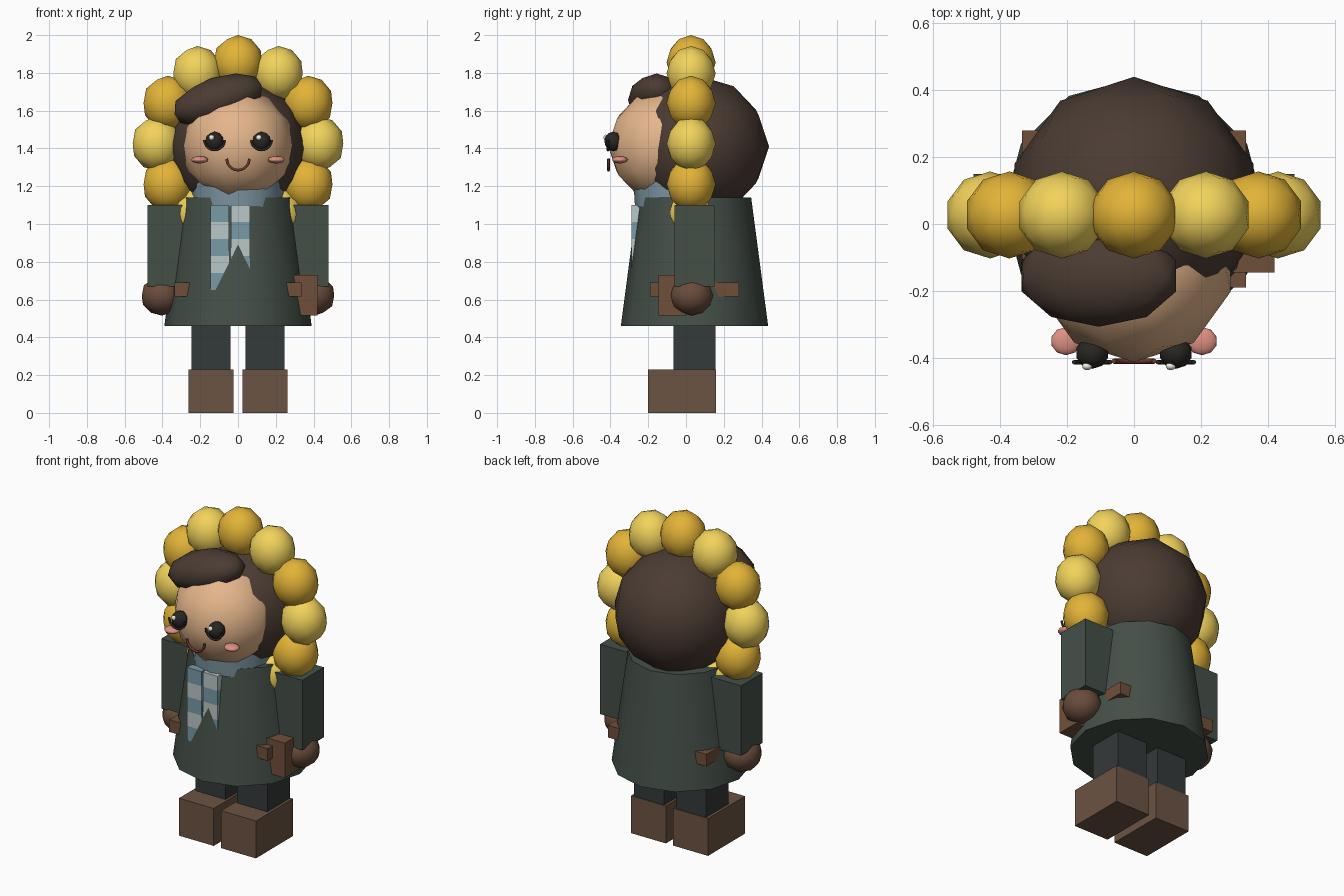
import bpy, math
from math import sin, cos, pi, radians

if "Cube" in bpy.data.objects:
    bpy.data.objects.remove(bpy.data.objects["Cube"])


def material(name, r, g, b):
    m = bpy.data.materials.new(name)
    m.diffuse_color = [(c / 255) ** 2.2 for c in (r, g, b)] + [1]
    m.use_nodes = True
    m.node_tree.nodes["Principled BSDF"].inputs["Base Color"].default_value = m.diffuse_color
    return m


YELLOW = material("light_yellow", 242, 210, 92)
GOLD = material("gold", 226, 178, 58)
HAIR = material("dark_hair", 76, 62, 54)
SKIN = material("skin", 228, 180, 138)
COAT = material("coat_green", 70, 80, 73)
TROUSERS = material("trousers", 55, 60, 60)
BOOT = material("boot_brown", 108, 84, 69)
GLOVE = material("glove_brown", 106, 77, 62)
LEATHER = material("leather", 112, 80, 60)
SCARF = material("scarf_blue", 120, 155, 167)
PALE = material("scarf_pale", 184, 198, 198)
COLLAR = material("scarf_wrap", 125, 148, 160)
PINK = material("blush", 220, 143, 128)
DARK = material("eye_dark", 45, 43, 40)
WHITE = material("eye_white", 240, 240, 230)
MOUTH = material("mouth", 110, 58, 46)


def finish(name, mat):
    o = bpy.context.object
    o.name = name
    o.data.materials.append(mat)
    return o


def box(name, x, y, z, mat):
    """Box from (min, max) ranges."""
    bpy.ops.mesh.primitive_cube_add(size=1, location=[sum(r) / 2 for r in (x, y, z)])
    o = finish(name, mat)
    o.scale = [r[1] - r[0] for r in (x, y, z)]
    return o


def ball(name, loc, size, mat, tilt=0):
    """Smooth low-poly ellipsoid with given half sizes."""
    bpy.ops.mesh.primitive_ico_sphere_add(subdivisions=2, radius=1, location=loc,
                                          rotation=(0, tilt, 0))
    o = finish(name, mat)
    o.scale = size
    bpy.ops.object.shade_smooth()
    return o


def cone(name, loc, r1, r2, height, mat):
    bpy.ops.mesh.primitive_cone_add(vertices=12, radius1=r1, radius2=r2,
                                    depth=height, location=loc)
    o = finish(name, mat)
    bpy.ops.object.shade_smooth_by_angle(angle=radians(40))
    return o


def arc(name, loc, radius, thickness, mat):
    """U-shaped wire facing the front."""
    c = bpy.data.curves.new(name, 'CURVE')
    c.dimensions = '3D'
    c.bevel_depth = thickness
    c.bevel_resolution = 1
    c.use_fill_caps = True
    s = c.splines.new('POLY')
    n = 11
    s.points.add(n - 1)
    for i, p in enumerate(s.points):
        a = pi + pi * i / (n - 1)
        p.co = (radius * cos(a), 0, radius * sin(a), 1)
    o = bpy.data.objects.new(name, c)
    o.location = loc
    c.materials.append(mat)
    bpy.context.collection.objects.link(o)


# Limbs and mirrored face details
for side, s in (("left", -1), ("right", 1)):
    def span(a, b):
        return tuple(sorted((s * a, s * b)))
    box(side + "_boot", span(.025, .262), (-.2, .16), (0, .23), BOOT)
    box(side + "_leg", span(.04, .245), (-.065, .155), (.2, .5), TROUSERS)
    box(side + "_sleeve", span(.27, .48), (-.06, .15), (.67, 1.1), COAT)
    ball(side + "_hand", (s * .403, .03, .62), (.112, .115, .105), GLOVE)
    ball(side + "_eye", (s * .125, -.385, 1.437), (.05, .048, .052), DARK)
    ball(side + "_eye_glint", (s * .125 - .015, -.425, 1.458), (.015, .012, .015), WHITE)
    arc(side + "_lash", (s * .125, -.413, 1.445), .054, .007, DARK)
    ball(side + "_cheek", (s * .203, -.35, 1.34), (.046, .042, .02), PINK)

# Coat, buried belt and pouch
cone("coat", (0, .045, .80), .39, .30, .68, COAT)
box("belt", (-.335, .335), (-.19, .28), (.615, .69), LEATHER)
box("pouch", (.25, .42), (-.145, 0), (.515, .73), LEATHER)

# Scarf wrap and striped tails
cone("scarf_wrap", (0, -.03, 1.17), .24, .25, .16, COLLAR)
for t, (x0, x1) in enumerate(((-.145, -.047), (-.037, .063))):
    for i in range(5):
        top = 1.10 - .09 * i
        box("scarf_tail_stripe", (x0, x1), (-.288, -.24), (top - .09, top),
            PALE if (i + t) % 2 else SCARF)

# Head, hair and fringe
ball("hair", (0, .065, 1.41), (.375,) * 3, HAIR)
ball("face", (0, -.11, 1.415), (.303,) * 3, SKIN)
ball("fringe", (-.105, -.155, 1.657), (.255, .152, .122), HAIR, radians(-18))
arc("smile", (0, -.41, 1.345), .06, .008, MOUTH)

# Ring of petals around the head
for i in range(12):
    a = pi / 2 + i * pi / 6
    ball("petal", (.43 * cos(a), .027, 1.425 + .43 * sin(a)), (.134, .13, .145),
         YELLOW if i % 2 else GOLD)
